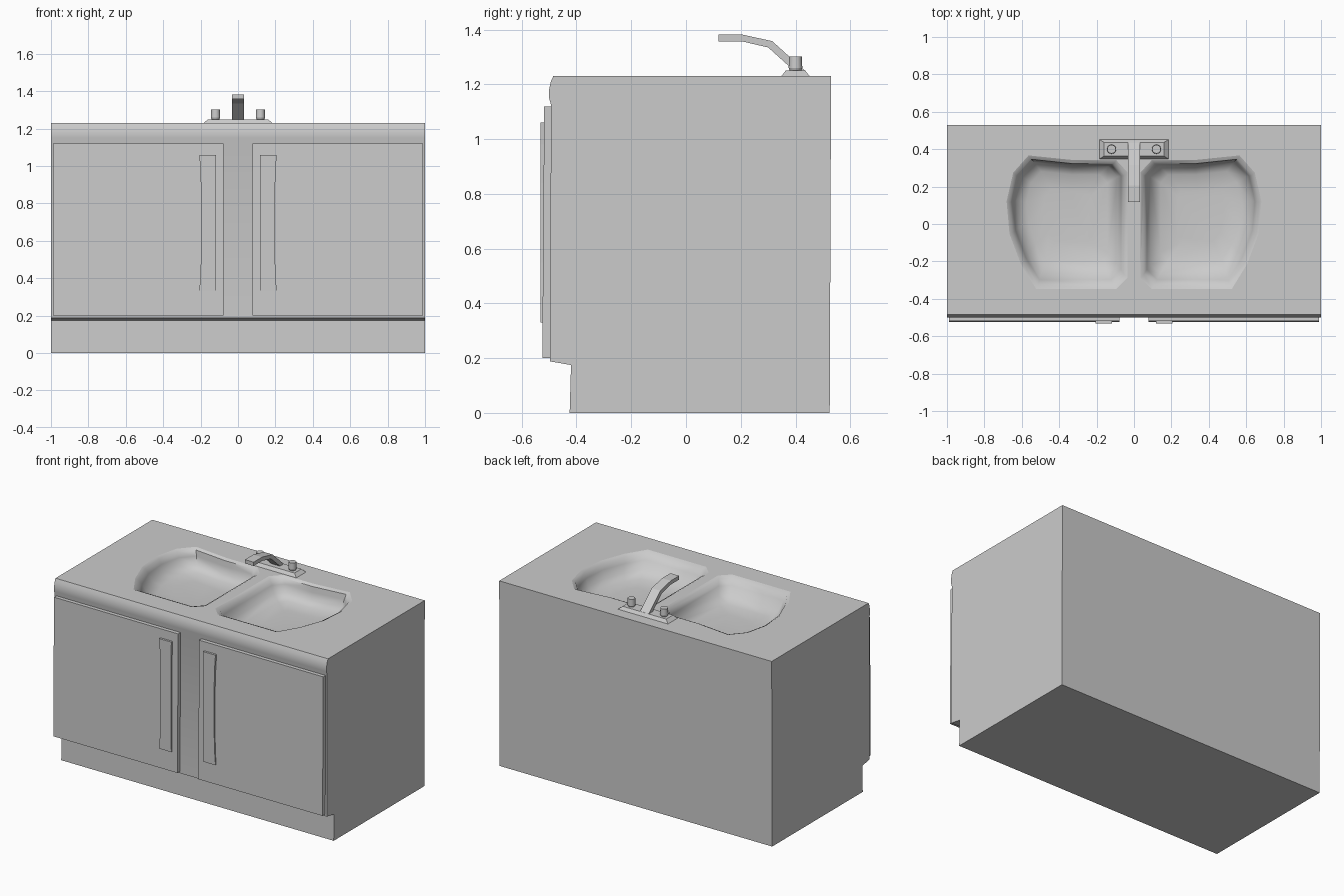
import bpy, bmesh

if "Cube" in bpy.data.objects:
    bpy.data.objects.remove(bpy.data.objects["Cube"])

def make(name, bm, smooth=None):
    bmesh.ops.recalc_face_normals(bm, faces=bm.faces[:])
    me = bpy.data.meshes.new(name)
    bm.to_mesh(me)
    bm.free()
    ob = bpy.data.objects.new(name, me)
    bpy.context.collection.objects.link(ob)
    bpy.ops.object.select_all(action='DESELECT')
    bpy.context.view_layer.objects.active = ob
    ob.select_set(True)
    if smooth:
        bpy.ops.object.shade_smooth_by_angle(angle=smooth)
    return ob

def loft(name, rings, smooth=None):
    """Skin a stack of equal-length point rings and cap both ends."""
    bm = bmesh.new()
    vs = [[bm.verts.new(p) for p in r] for r in rings]
    n = len(vs[0])
    for a, b in zip(vs, vs[1:]):
        for i in range(n):
            bm.faces.new((a[i], a[(i + 1) % n], b[(i + 1) % n], b[i]))
    bm.faces.new(vs[0])
    bm.faces.new(vs[-1])
    return make(name, bm, smooth)

def extrude_x(name, profile, x0, x1, smooth=None):
    return loft(name, [[(x, y, z) for y, z in profile] for x in (x0, x1)], smooth)

# cabinet with toe kick and rounded counter nose
body = extrude_x("cabinet_body", [
    (0.525, 0), (0.53, 1.23), (-0.485, 1.23), (-0.495, 1.207), (-0.5, 1.18),
    (-0.5, 1.15), (-0.493, 1.125), (-0.497, 0.188), (-0.42, 0.175), (-0.425, 0)], -1, 1)

# twin basins cut into the counter
outline = [(0.04, -0.28), (0.10, -0.34), (0.52, -0.34), (0.60, -0.21), (0.66, -0.05),
           (0.675, 0.12), (0.64, 0.27), (0.56, 0.36), (0.32, 0.335), (0.10, 0.335), (0.04, 0.27)]
CX, CY = 0.36, 0.02
levels = [(1.08, 1.24, 0), (0.96, 1.22, 0), (0.91, 1.185, 0.01),
          (0.85, 1.135, 0.02), (0.68, 1.108, 0.03), (0.40, 1.10, 0.03)]
for side in (-1, 1):
    rings = [[(side * (CX + (x - CX) * s), CY + dy + (y - CY) * s, z) for x, y in outline]
             for s, z, dy in levels]
    cutter = loft("basin_cutter", rings)
    cutter.hide_render = True
    mod = body.modifiers.new("basin", 'BOOLEAN')
    mod.operation = 'DIFFERENCE'
    mod.solver = 'EXACT'
    mod.object = cutter
    bpy.ops.object.select_all(action='DESELECT')
    bpy.context.view_layer.objects.active = body
    body.select_set(True)
    bpy.ops.object.modifier_apply(modifier=mod.name)
    bpy.data.objects.remove(cutter)
bpy.ops.object.shade_smooth_by_angle(angle=0.9)
for p in body.data.polygons:
    if p.normal.z > 0.999 and p.center.z > 1.225:
        p.use_smooth = False

# doors, curved pulls and tap knobs on both sides
for side, tag in ((-1, "left"), (1, "right")):
    extrude_x(tag + "_door", [(-0.48, 0.2), (-0.525, 0.2), (-0.518, 1.12), (-0.48, 1.12)],
              side * 0.077, side * 0.988)
    pull = [(0.117, 1.06, 0.207), (0.119, 0.98, 0.201), (0.12, 0.84, 0.197),
            (0.12, 0.55, 0.197), (0.119, 0.41, 0.201), (0.117, 0.33, 0.207)]
    edge = [(i, z) for i, z, o in pull] + [(o, z) for i, z, o in reversed(pull)]
    loft(tag + "_door_pull", [[(side * x, y, z) for x, z in edge] for y in (-0.51, -0.532)])
    bm = bmesh.new()
    bmesh.ops.create_cone(bm, cap_ends=True, segments=12, radius1=0.019, radius2=0.025, depth=0.015)
    bmesh.ops.translate(bm, verts=bm.verts[:], vec=(side * 0.12, 0.4, 1.2525))
    ret = bmesh.ops.create_cone(bm, cap_ends=True, segments=12, radius1=0.025, radius2=0.023, depth=0.042)
    bmesh.ops.translate(bm, verts=ret["verts"], vec=(side * 0.12, 0.4, 1.281))
    make(tag + "_tap_knob", bm, 0.7)

# tapered faucet base plate
loft("faucet_base", [[(sx * w, 0.4 + sy * d, z) for sx, sy in ((-1, -1), (1, -1), (1, 1), (-1, 1))]
                     for w, d, z in ((0.186, 0.053, 1.228), (0.16, 0.036, 1.25))])

# bent flat spout
extrude_x("faucet_spout", [(0.118, 1.382), (0.205, 1.382), (0.315, 1.358), (0.44, 1.245),
                           (0.40, 1.245), (0.30, 1.335), (0.205, 1.357), (0.118, 1.357)], -0.032, 0.032)
